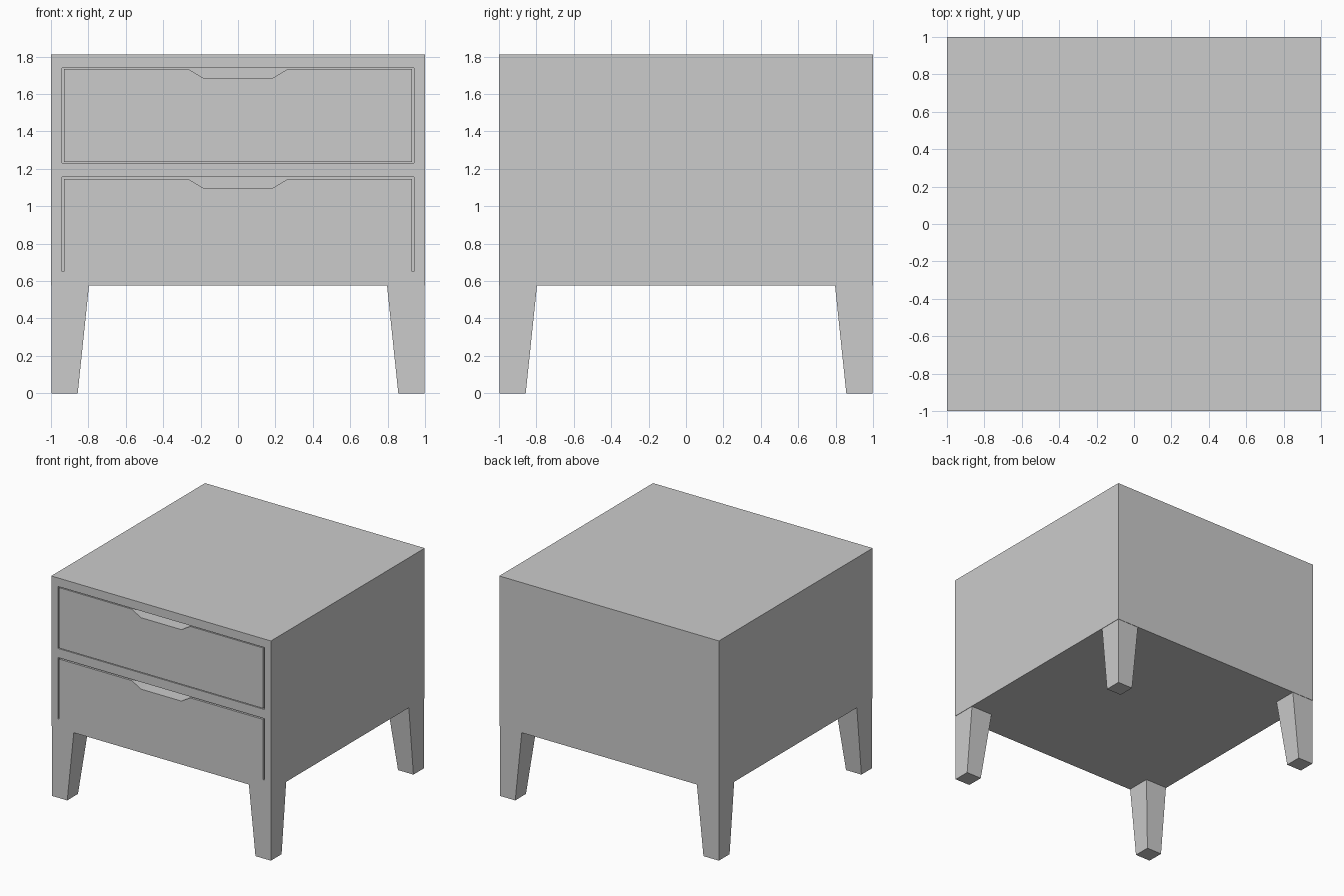
import bpy, bmesh

if "Cube" in bpy.data.objects:
    bpy.data.objects.remove(bpy.data.objects["Cube"])

DEPTH = 0.15          # drawer recess depth
BASE, TOP = 0.575, 1.81


def make(name, bm):
    bmesh.ops.recalc_face_normals(bm, faces=bm.faces)
    me = bpy.data.meshes.new(name)
    bm.to_mesh(me)
    bm.free()
    ob = bpy.data.objects.new(name, me)
    bpy.context.collection.objects.link(ob)
    return ob


def box(name, x, y, z):
    bm = bmesh.new()
    bmesh.ops.create_cube(bm, size=1)
    for v in bm.verts:
        v.co = [r[0] if c < 0 else r[1] for c, r in zip(v.co, (x, y, z))]
    return make(name, bm)


def extrude_front(name, pts, y0, y1):
    bm = bmesh.new()
    f = bm.faces.new([bm.verts.new((x, y0, z)) for x, z in pts])
    new = bmesh.ops.extrude_face_region(bm, geom=[f])["geom"]
    for v in new:
        if isinstance(v, bmesh.types.BMVert):
            v.co.y = y1
    return make(name, bm)


# Cabinet body with two drawer recesses
body = box("cabinet_body", (-1, 1), (-1, 1), (BASE, TOP))
drawers = [("upper_drawer", 1.23, 1.74, 1.236, 1.733),
           ("lower_drawer", 0.65, 1.155, 0.65, 1.145)]
for name, o0, o1, d0, d1 in drawers:
    cutter = box(name + "_cutter", (-0.94, 0.94), (-1.1, -1 + DEPTH), (o0, o1))
    cutter.hide_render = True
    cutter.hide_viewport = True
    mod = body.modifiers.new(name + "_recess", 'BOOLEAN')
    mod.operation = 'DIFFERENCE'
    mod.solver = 'EXACT'
    mod.object = cutter

    # Drawer front with finger notch along its top edge
    half = [(0.93, d0), (0.93, d1), (0.265, d1), (0.185, d1 - 0.048)]
    pts = half + [(-x, z) for x, z in reversed(half)]
    extrude_front(name, pts, -1, -1 + DEPTH)

# Tapered corner legs
for sy, row in ((-1, "front"), (1, "back")):
    for sx, side in ((-1, "left"), (1, "right")):
        leg = box(f"{row}_{side}_leg", (0, 1), (0, 1), (0, BASE))
        for v in leg.data.vertices:
            inner = 0.797 if v.co.z > 0.1 else 0.857
            outer = 0.997
            v.co.x = sx * (outer if v.co.x > 0.5 else inner)
            v.co.y = sy * (outer if v.co.y > 0.5 else inner)
        if sx * sy < 0:
            leg.data.flip_normals()
